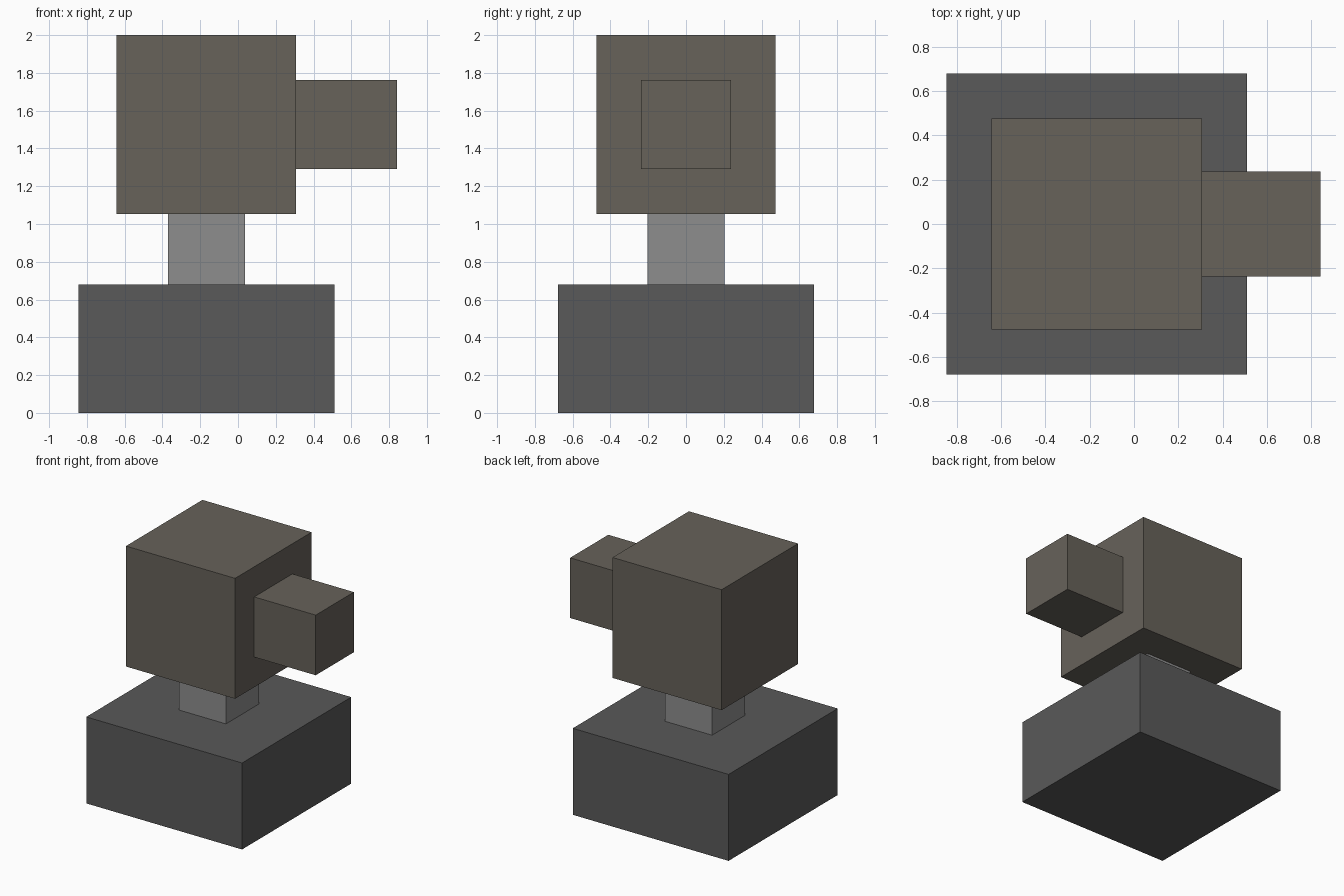
import bpy

if "Cube" in bpy.data.objects:
    bpy.data.objects.remove(bpy.data.objects["Cube"])


def material(name, rgb):
    mat = bpy.data.materials.new(name)
    mat.diffuse_color = (*rgb, 1.0)
    mat.use_nodes = True
    mat.node_tree.nodes["Principled BSDF"].inputs["Base Color"].default_value = mat.diffuse_color
    return mat


def box(name, x, y_half, z, mat):
    """Box spanning x and z ranges, symmetric about y = 0."""
    centre = ((x[0] + x[1]) / 2, 0, (z[0] + z[1]) / 2)
    bpy.ops.mesh.primitive_cube_add(size=1, location=centre)
    obj = bpy.context.object
    obj.name = name
    obj.scale = (x[1] - x[0], 2 * y_half, z[1] - z[0])
    bpy.ops.object.transform_apply(location=False, rotation=False, scale=True)
    obj.data.materials.append(mat)
    return obj


dark = material("dark_grey", (0.10, 0.10, 0.10))
light = material("light_grey", (0.27, 0.27, 0.27))
warm = material("warm_grey", (0.135, 0.122, 0.102))

# Heavy base block
box("base", (-0.845, 0.51), 0.678, (0.0, 0.68), dark)
# Narrow neck between base and head
box("neck", (-0.37, 0.038), 0.204, (0.68, 1.053), light)
# Cubic head
box("head", (-0.642, 0.307), 0.475, (1.053, 2.0), warm)
# Snout projecting from the head's right side
box("snout", (0.307, 0.842), 0.237, (1.29, 1.763), warm)
